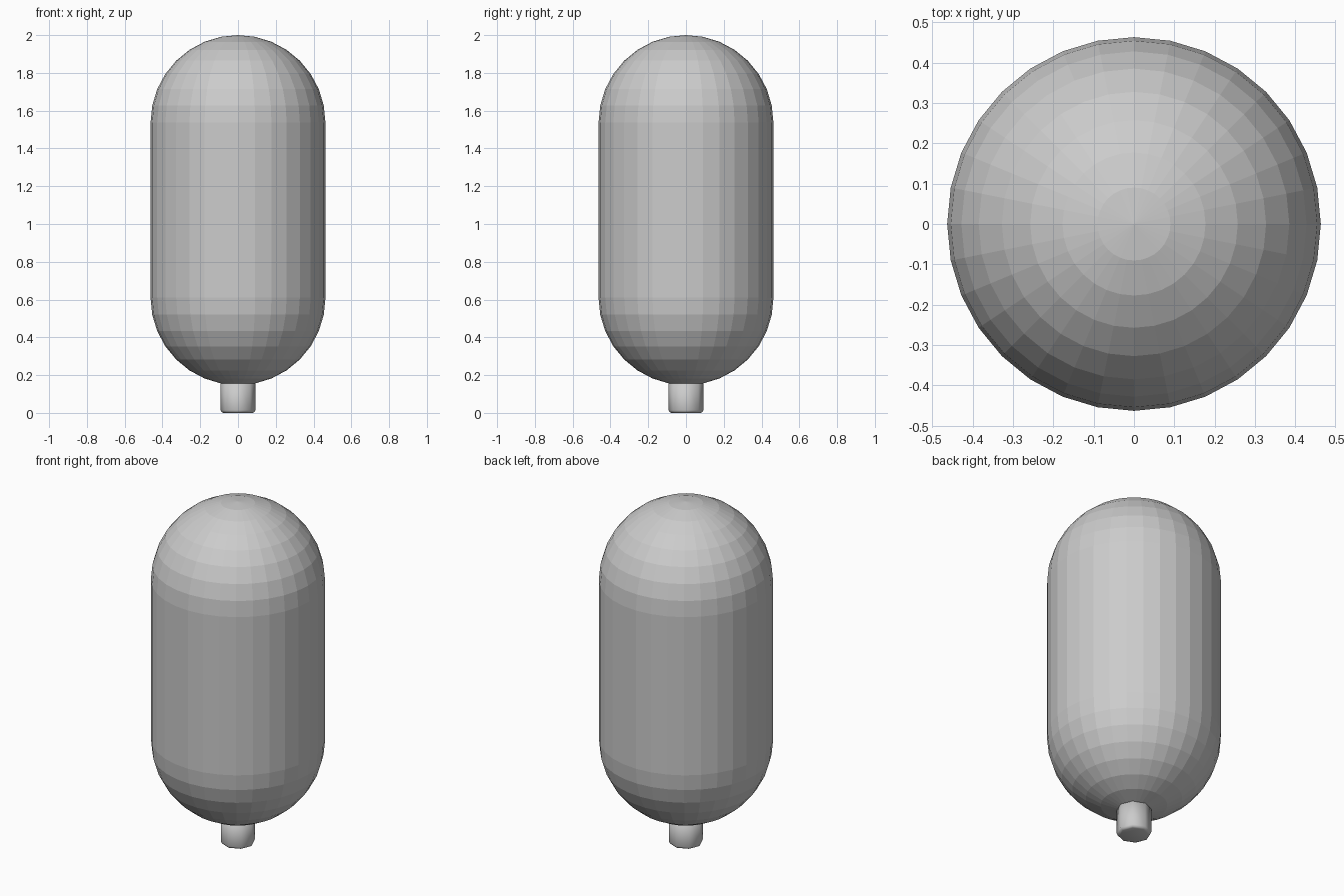
import bpy, bmesh
from mathutils import Matrix

if "Cube" in bpy.data.objects:
    bpy.data.objects.remove(bpy.data.objects["Cube"])

R = 0.463            # body radius
LOW, HIGH = 0.61, 1.537   # equators of the two domes


def make_object(name, bm, smooth=False):
    bmesh.ops.recalc_face_normals(bm, faces=bm.faces)
    mesh = bpy.data.meshes.new(name)
    bm.to_mesh(mesh)
    bm.free()
    obj = bpy.data.objects.new(name, mesh)
    bpy.context.collection.objects.link(obj)
    for p in mesh.polygons:
        p.use_smooth = smooth
    return obj


# Capsule body: a faceted sphere split at its equator and stretched
bm = bmesh.new()
bmesh.ops.create_uvsphere(bm, u_segments=32, v_segments=16, radius=R)
equator = [e for e in bm.edges if all(abs(v.co.z) < 1e-4 for v in e.verts)]
bmesh.ops.split_edges(bm, edges=equator)
for f in bm.faces:
    f.tag = f.calc_center_median().z > 0
for v in bm.verts:
    v.co.z += HIGH if v.link_faces[0].tag else LOW
rims = [e for e in bm.edges if e.is_boundary]
bmesh.ops.bridge_loops(bm, edges=rims)
make_object("body", bm)

# Short neck under the body with a chamfered lower rim
bm = bmesh.new()
bmesh.ops.create_cone(bm, cap_ends=True, segments=8, radius1=0.092, radius2=0.092,
                      depth=0.18, matrix=Matrix.Translation((0, 0, 0.09)))
rim = [e for e in bm.edges if all(v.co.z < 0.01 for v in e.verts)]
bmesh.ops.bevel(bm, geom=rim, offset=0.014, segments=2, profile=0.5, affect='EDGES')
make_object("neck", bm, smooth=True)
